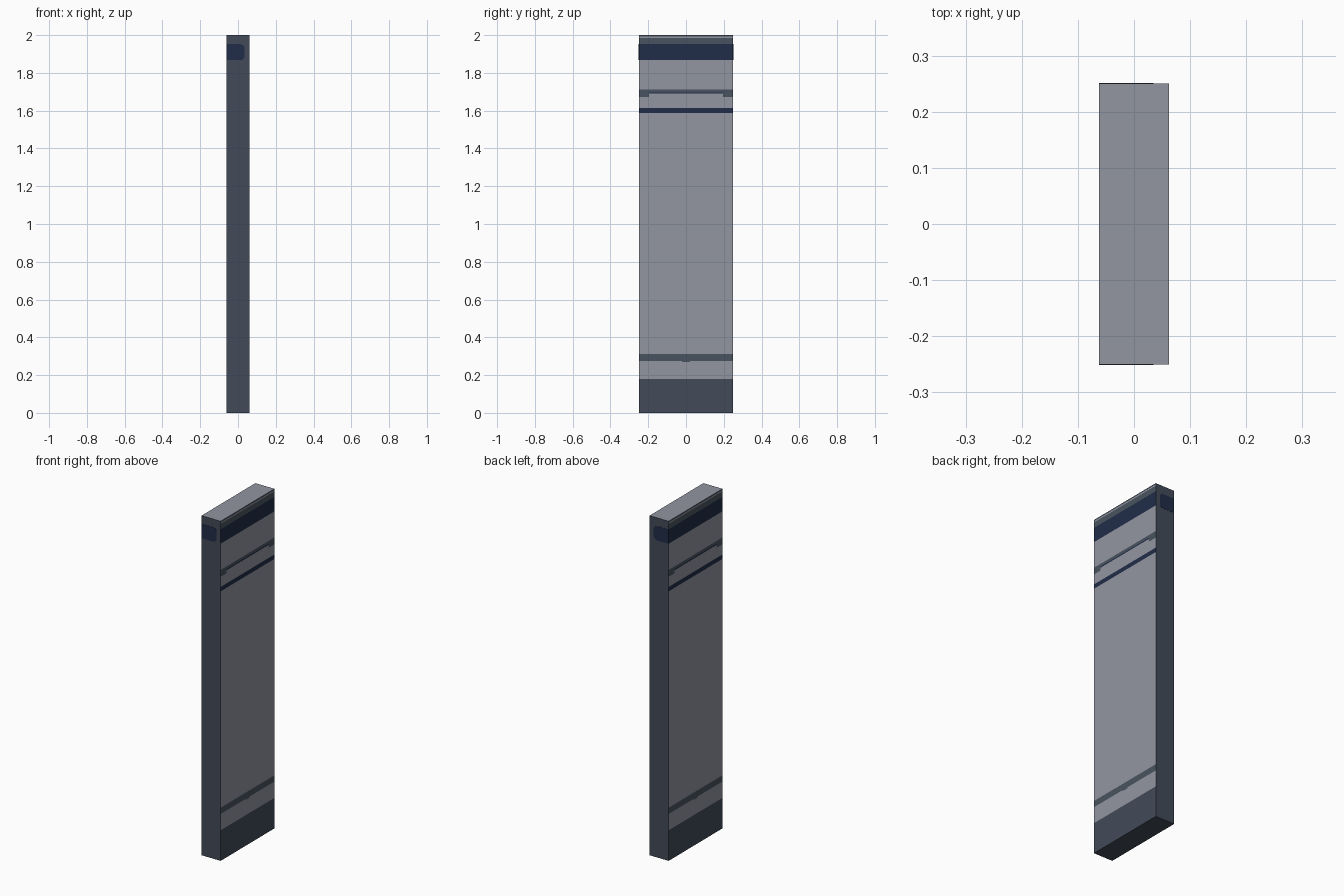
import bpy, bmesh

if "Cube" in bpy.data.objects:
    bpy.data.objects.remove(bpy.data.objects["Cube"])

HX, HY, H = 0.062, 0.25, 2.0


def mat(name, col):
    m = bpy.data.materials.new(name)
    m.diffuse_color = (*col, 1)
    m.use_nodes = True
    m.node_tree.nodes["Principled BSDF"].inputs["Base Color"].default_value = m.diffuse_color
    return m


GREY, SLATE, NAVY, STEEL = range(4)
mats = [mat("pale grey", (0.29, 0.30, 0.356)),
        mat("dark slate", (0.054, 0.069, 0.098)),
        mat("navy", (0.0144, 0.0252, 0.0648)),
        mat("steel slate", (0.066, 0.087, 0.115))]


def finish(bm, name):
    me = bpy.data.meshes.new(name)
    bmesh.ops.recalc_face_normals(bm, faces=bm.faces)
    bm.to_mesh(me)
    bm.free()
    for m in mats:
        me.materials.append(m)
    ob = bpy.data.objects.new(name, me)
    bpy.context.collection.objects.link(ob)
    return ob


# Painted bands on the broad sides: bottom height, top height, colour, inner and outer |y|
bands = [(0.0, 0.18, SLATE, 0, 1), (0.276, 0.313, STEEL, 0, 1),
         (0.27, 0.276, STEEL, 0, 0.02), (1.587, 1.613, NAVY, 0, 1),
         (1.673, 1.69, STEEL, 0.197, 1), (1.69, 1.697, NAVY, 0, 0.197),
         (1.69, 1.697, STEEL, 0.197, 1), (1.697, 1.713, STEEL, 0, 1),
         (1.867, 1.952, NAVY, 0, 1), (1.952, 1.985, STEEL, 0, 1),
         (1.992, 2.0, STEEL, 0, 1)]


def cut(bm, co, no):
    bmesh.ops.bisect_plane(bm, geom=bm.verts[:] + bm.edges[:] + bm.faces[:],
                           plane_co=co, plane_no=no)


# Slab body, cut along the band edges
bm = bmesh.new()
bmesh.ops.create_cube(bm, size=1)
for v in bm.verts:
    v.co = (v.co.x * 2 * HX, v.co.y * 2 * HY, (v.co.z + 0.5) * H)
for z in sorted({z for b in bands for z in b[:2]} - {0.0, H}):
    cut(bm, (0, 0, z), (0, 0, 1))
for y in (-0.197, -0.02, 0.02, 0.197):
    cut(bm, (0, y, 0), (0, 1, 0))
bm.normal_update()
for f in bm.faces:
    c, n = f.calc_center_median(), f.normal
    if abs(n.y) > 0.5 or n.z < -0.5:
        f.material_index = SLATE
    elif abs(n.x) > 0.5:
        for z0, z1, colour, y0, y1 in bands:
            if z0 < c.z < z1 and y0 <= abs(c.y) < y1:
                f.material_index = colour
finish(bm, "slab_body")

# Rounded navy patch on each narrow end
outline = [(-HX, 1.867), (0.015, 1.867), (0.028, 1.873), (0.035, 1.885),
           (0.035, 1.934), (0.028, 1.946), (0.015, 1.952), (-HX, 1.952)]
for side, name in ((-1, "front_patch"), (1, "back_patch")):
    bm = bmesh.new()
    face = bm.faces.new([bm.verts.new((x, side * (HY - 0.001), z)) for x, z in outline])
    ext = bmesh.ops.extrude_face_region(bm, geom=[face])
    for v in ext["geom"]:
        if isinstance(v, bmesh.types.BMVert):
            v.co.y += side * 0.002
    for f in bm.faces:
        f.material_index = NAVY
    finish(bm, name)
